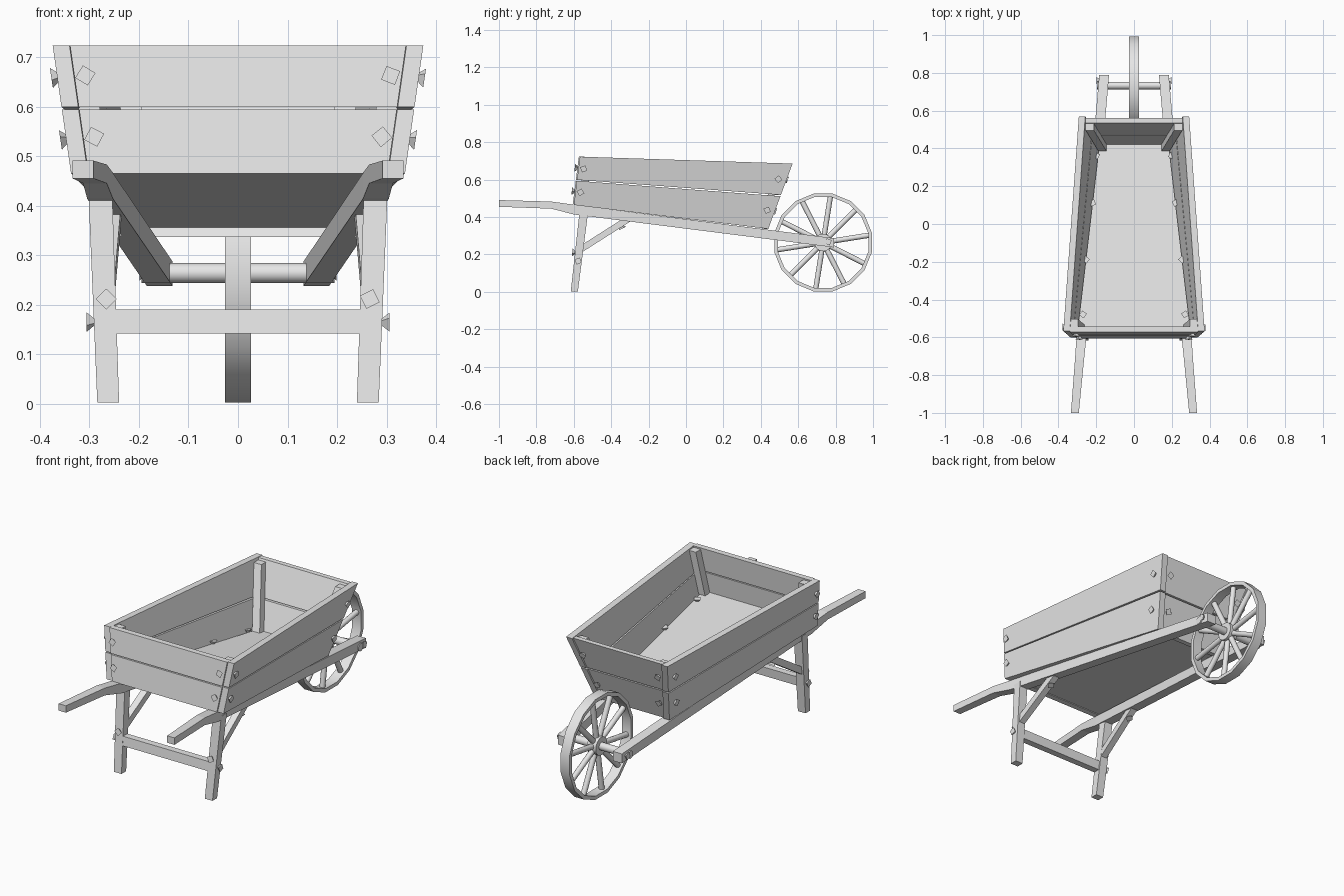
import bpy, bmesh, math, random
from mathutils import Vector, Matrix

random.seed(4)
old = bpy.data.objects.get("Cube")
if old:
    bpy.data.objects.remove(old, do_unlink=True)

# Single plain material
GREY = (0.8, 0.8, 0.8, 1)
mat = bpy.data.materials.new("plain_grey")
mat.use_nodes = True
mat.diffuse_color = GREY
mat.node_tree.nodes["Principled BSDF"].inputs["Base Color"].default_value = GREY


def finish(name, bm, smooth=False):
    bmesh.ops.recalc_face_normals(bm, faces=bm.faces)
    mesh = bpy.data.meshes.new(name)
    bm.to_mesh(mesh)
    bm.free()
    mesh.materials.append(mat)
    obj = bpy.data.objects.new(name, mesh)
    bpy.context.scene.collection.objects.link(obj)
    if smooth:
        bpy.ops.object.select_all(action='DESELECT')
        obj.select_set(True)
        bpy.context.view_layer.objects.active = obj
        bpy.ops.object.shade_smooth_by_angle(angle=math.radians(35))
    return obj


def loft(name, sections):
    """Solid through a list of four-cornered sections."""
    bm = bmesh.new()
    rings = [[bm.verts.new(p) for p in s] for s in sections]
    for a, b in zip(rings, rings[1:]):
        for i in range(4):
            j = (i + 1) % 4
            bm.faces.new((a[i], a[j], b[j], b[i]))
    bm.faces.new(rings[0])
    bm.faces.new(rings[-1])
    return finish(name, bm)


def rect_yx(c, w, d):
    """Level rectangle around a point."""
    x, y, z = c
    return [(x - w, y - d, z), (x + w, y - d, z), (x + w, y + d, z), (x - w, y + d, z)]


def rect_xz(x, w, y, low, high):
    """Upright rectangle facing the front."""
    return [(x - w, y, low), (x + w, y, low), (x + w, y, high), (x - w, y, high)]


def bolt(name, pos, normal):
    """Square nail head, flat outside and tapering inward."""
    n = Vector(normal).normalized()
    bm = bmesh.new()
    bmesh.ops.create_cone(bm, cap_ends=True, segments=4, radius1=0.004, radius2=0.021, depth=0.02)
    spin = Matrix.Rotation(random.uniform(-0.5, 0.5), 4, 'Z')
    turn = n.to_track_quat('Z', 'Y').to_matrix().to_4x4()
    bm.transform(Matrix.Translation(Vector(pos) + n * 0.004) @ turn @ spin)
    finish(name, bm)


def rod(bm, p, q, r, segs):
    p, q = Vector(p), Vector(q)
    m = Matrix.Translation((p + q) / 2) @ (q - p).to_track_quat('Z', 'Y').to_matrix().to_4x4()
    bmesh.ops.create_cone(bm, cap_ends=True, segments=segs, radius1=r, radius2=r,
                          depth=(q - p).length, matrix=m)


# Outer face of the tray side: u runs front to back, v runs bottom to top
FRONT_LOW, FRONT_TOP = Vector((0.337, -0.6, 0.465)), Vector((0.374, -0.567, 0.723))
BACK_LOW, BACK_TOP = Vector((0.213, 0.44, 0.337)), Vector((0.292, 0.57, 0.686))


def tray(u, v):
    return FRONT_LOW.lerp(FRONT_TOP, v).lerp(BACK_LOW.lerp(BACK_TOP, v), u)


def flip(p, s):
    return (p[0] * s, p[1], p[2])


THICK = 0.034
BOARDS = (("lower", 0.0, 0.5), ("upper", 0.52, 1.0))

# Tray boards
for level, v0, v1 in BOARDS:
    for side, s in (("left", 1), ("right", -1)):
        secs = []
        for u in (0, 1):
            a, b, t = tray(u, v0), tray(u, v1), Vector((THICK, 0, 0))
            secs.append([flip(p, s) for p in (a, b, b - t, a - t)])
        loft(f"{level}_{side}_board", secs)
    for end, u, out, depth in (("front", 0, -0.006, 0.03), ("back", 1, -0.008, -0.026)):
        secs = []
        for s in (1, -1):
            sec = []
            for v, d in ((v0, 0), (v1, 0), (v1, depth), (v0, depth)):
                p = tray(u, v)
                sec.append((s * (p.x - THICK - 0.001), p.y + out + d, p.z))
            secs.append(sec)
        loft(f"{level}_{end}_board", secs)

# Tray floor
floor = []
for x, y, z in ((0.3, -0.575, 0.468), (0.183, 0.42, 0.355)):
    floor.append([(-x, y, z), (x, y, z), (x, y, z + 0.02), (-x, y, z + 0.02)])
loft("tray_floor", floor)

for side, s in (("left", 1), ("right", -1)):
    # Corner posts inside the tray
    for end, u, near, far in (("front", 0, 0.025, 0.065), ("back", 1, -0.034, -0.07)):
        secs = []
        for v in (0.08, 0.97):
            p = tray(u, v)
            x0, x1 = p.x - THICK, p.x - THICK - 0.043
            secs.append([flip(q, s) for q in ((x0, p.y + near, p.z), (x1, p.y + near, p.z),
                                              (x1, p.y + far, p.z), (x0, p.y + far, p.z))])
        loft(f"{end}_{side}_post", secs)

    # Long shaft with its handle
    secs = []
    for y, low, high, w in ((-1, 0.455, 0.491, 0.021), (-0.72, 0.445, 0.483, 0.024),
                            (-0.6, 0.414, 0.466, 0.026), (0.79, 0.238, 0.287, 0.026)):
        x = 0.313 - 0.155 * (y + 1) / 1.79
        secs.append([flip(p, s) for p in rect_xz(x, w, y, low, high)])
    loft(f"{side}_shaft", secs)

    # Leg and its slanted brace
    top, foot = (s * 0.278, -0.546, 0.43), (s * 0.262, -0.597, 0.003)
    loft(f"{side}_leg", [rect_yx(foot, 0.022, 0.019), rect_yx(top, 0.024, 0.023)])
    loft(f"{side}_leg_brace", [
        [(s * x, -0.575, z) for x, z in ((0.25, 0.2), (0.285, 0.2), (0.285, 0.24), (0.25, 0.24))],
        [(s * x, -0.3, z) for x, z in ((0.235, 0.375), (0.27, 0.375), (0.27, 0.415), (0.235, 0.415))]])

    # Nail heads on the boards
    for v in (0.28, 0.76):
        for end, u in (("front", 0.025), ("back", 0.96)):
            bolt(f"{end}_{side}_side_nail", flip(tray(u, v), s), (s, 0, -0.15))
        f, b = tray(0, v), tray(1, v)
        bolt(f"front_{side}_nail", (s * (f.x - 0.057), f.y - 0.006, f.z), (0, -1, 0.13))
        bolt(f"back_{side}_nail", (s * (b.x - 0.057), b.y - 0.008, b.z), (0, 1, -0.35))
    # Nail heads on the floor
    for x, y in ((0.2, 0.36), (0.22, 0.11), (0.255, -0.19), (0.27, -0.48)):
        bolt(f"{side}_floor_nail", (s * x, y, 0.488 - 0.1136 * (y + 0.575)), (0, 0.11, 1))
    # Nail heads on the legs, brace and shaft
    bolt(f"{side}_leg_front_nail", (s * 0.266, -0.594, 0.21), (0, -1, 0.12))
    bolt(f"{side}_leg_outer_nail", (s * 0.292, -0.577, 0.165), (s, 0, 0))
    bolt(f"{side}_brace_nail", (s * 0.255, -0.345, 0.352), (0, 0.5, -1))
    bolt(f"{side}_shaft_nail", (s * 0.185, 0.76, 0.268), (s, 0, 0))

# Rail between the legs
loft("leg_rail", [[(s * 0.246, y, z) for y, z in ((-0.6, 0.142), (-0.565, 0.142),
                                                 (-0.56, 0.19), (-0.595, 0.19))] for s in (1, -1)])

# Wheel rim
CENTRE = Vector((0, 0.733, 0.264))
RADIUS, SIDES, SPOKES = 0.266, 16, 10


def around(angle, r, x=0):
    return CENTRE + Vector((x, r * math.cos(angle), r * math.sin(angle)))


bm = bmesh.new()
rings = []
for i in range(SIDES):
    a = 2 * math.pi * (i + 0.5) / SIDES
    rings.append([bm.verts.new(around(a, r, x)) for r, x in
                  ((RADIUS, -0.026), (RADIUS, 0.026), (RADIUS - 0.019, 0.026), (RADIUS - 0.019, -0.026))])
for i in range(SIDES):
    a, b = rings[i], rings[(i + 1) % SIDES]
    for j in range(4):
        k = (j + 1) % 4
        bm.faces.new((a[j], a[k], b[k], b[j]))
finish("wheel_rim", bm, True)

# Spokes, hub and axle
bm = bmesh.new()
for i in range(SPOKES):
    a = math.radians(9) + 2 * math.pi * i / SPOKES
    rod(bm, around(a, 0.03), around(a, RADIUS - 0.012), 0.014, 12)
finish("wheel_spokes", bm, True)
bm = bmesh.new()
rod(bm, around(0, 0, -0.026), around(0, 0, 0.026), 0.047, 16)
finish("wheel_hub", bm, True)
bm = bmesh.new()
rod(bm, around(0, 0, -0.195), around(0, 0, 0.195), 0.02, 16)
finish("wheel_axle", bm, True)
